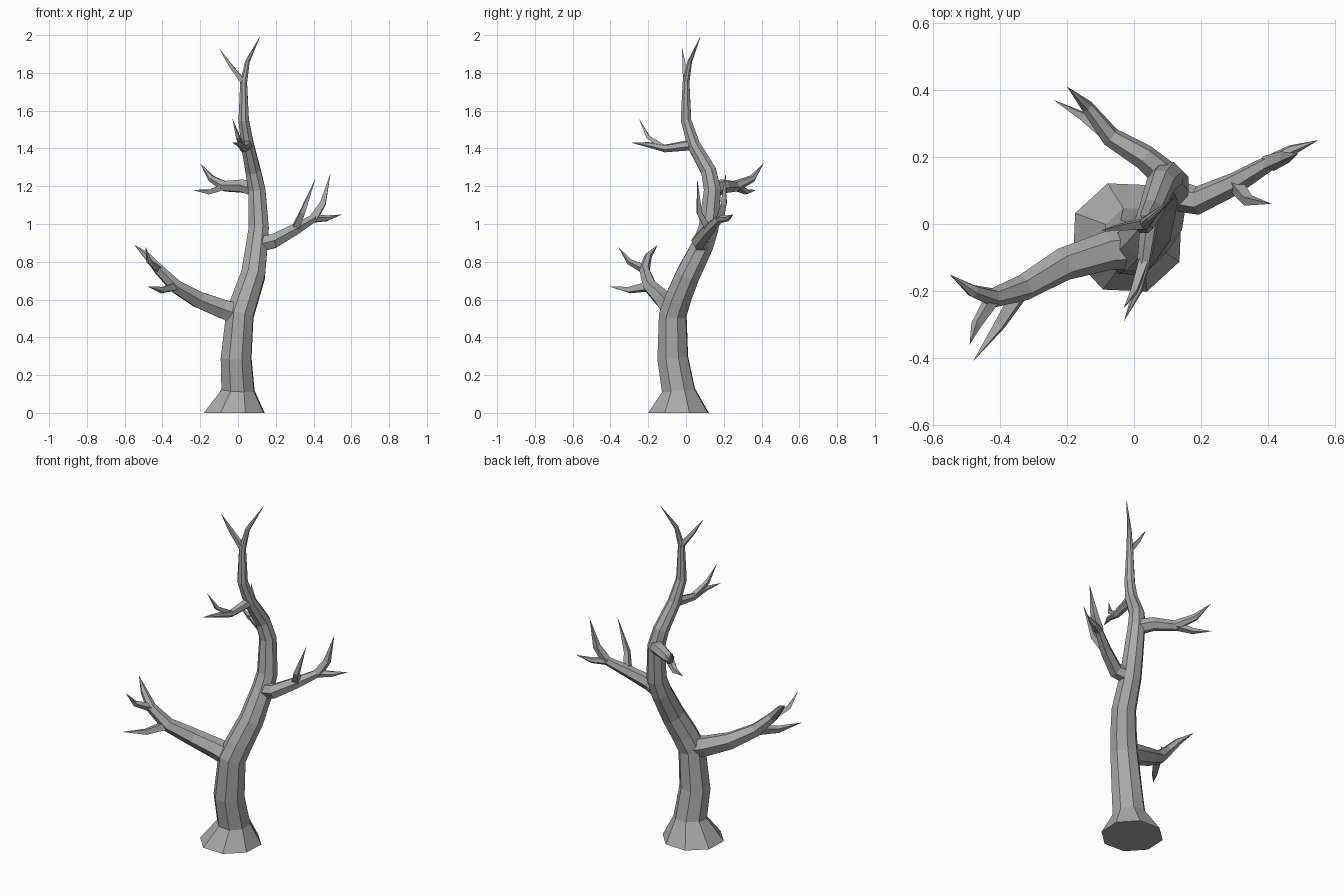
import bpy
import bmesh
import math
from mathutils import Vector

if "Cube" in bpy.data.objects:
    bpy.data.objects.remove(bpy.data.objects["Cube"], do_unlink=True)

# Single bark colour
bark = bpy.data.materials.new("grey bark")
bark.use_nodes = True
bark_colour = (.4, .4, .4, 1)
bark.diffuse_color = bark_colour
bark.node_tree.nodes["Principled BSDF"].inputs["Base Color"].default_value = bark_colour


def limb(name, path, radius, sides, taper=.6, flare=1, turn=0):
    """Faceted tube along a path, tapering by length to a sharp tip; returns its points."""
    points = [Vector(p) for p in path]
    lengths = [(b - a).length for a, b in zip(points, points[1:])]
    total = sum(lengths)
    bm = bmesh.new()
    rings = []
    # Start the side axis well away from the growing direction
    growth = points[1] - points[0]
    side_axis = Vector((1, 0, 0)) if abs(growth.z) > abs(growth.x) else Vector((0, 1, 0))
    for i, point in enumerate(points[:-1]):
        after = (points[i + 1] - point).normalized()
        before = (point - points[i - 1]).normalized() if i else after
        tangent = (before + after).normalized()
        if i == 0 and flare > 1:
            tangent = Vector((0, 0, 1))
        # Carry the side axis along so the tube does not twist
        side_axis = (side_axis - tangent * side_axis.dot(tangent)).normalized()
        other_axis = tangent.cross(side_axis)
        size = radius * (1 - sum(lengths[:i]) / total) ** taper
        if i == 0:
            size *= flare
        ring = []
        for k in range(sides):
            angle = math.tau * k / sides + turn
            offset = side_axis * math.cos(angle) + other_axis * math.sin(angle)
            ring.append(bm.verts.new(point + offset * size))
        rings.append(ring)
    tip = bm.verts.new(points[-1])
    for k in range(sides):
        n = (k + 1) % sides
        for low, high in zip(rings, rings[1:]):
            bm.faces.new((low[k], low[n], high[n], high[k]))
        bm.faces.new((rings[-1][k], rings[-1][n], tip))
    bm.faces.new(reversed(rings[0]))
    bmesh.ops.recalc_face_normals(bm, faces=bm.faces)
    mesh = bpy.data.meshes.new(name)
    bm.to_mesh(mesh)
    bm.free()
    mesh.materials.append(bark)
    bpy.context.collection.objects.link(bpy.data.objects.new(name, mesh))
    return points


def branch(name, radius, *path):
    return limb(name, path, radius, sides=6)


def twig(name, radius, *path):
    return limb(name, path, radius, sides=4, turn=math.pi / 4)


# Trunk with flared root, bending back and then upright to its tip
root, ankle, shin, low_fork, waist, bend, left_fork, chest, back_fork, neck, \
    front_fork, crown, top_fork, top_bend, top = limb("trunk", [
        (-.02, -.04, 0), (0, -.04, .12), (-.01, -.07, .29), (.01, -.07, .52),
        (.04, -.04, .61), (.08, .01, .73), (.1, .09, .89), (.11, .12, .98),
        (.1, .14, 1.18), (.08, .12, 1.28), (.05, .04, 1.42), (.03, 0, 1.55),
        (.03, 0, 1.75), (.05, .02, 1.86), (.12, .08, 2),
    ], radius=.098, sides=8, taper=.8, flare=1.75, turn=.35)
twig("top_twig", .02, top_fork, (-.04, -.01, 1.84), (-.1, -.02, 1.93))

# Low right branch and its three twigs
low_right = branch("low_right_branch", .063, low_fork, (-.08, -.08, .55),
                   (-.21, -.12, .6), (-.33, -.19, .67), (-.42, -.22, .76),
                   (-.48, -.2, .83), (-.55, -.15, .89))
twig("low_right_upper_twig", .024, low_right[4], (-.47, -.3, .8), (-.49, -.36, .88))
twig("low_right_lower_twig", .03, low_right[3], (-.4, -.3, .65), (-.48, -.41, .67))

# Left branch and its three twigs
left = branch("left_branch", .048, left_fork, (.19, .07, .91), (.3, .12, .97),
              (.4, .18, 1.03), (.47, .22, 1.03), (.55, .25, 1.05))
twig("left_front_twig", .025, left[2], (.34, .07, 1.06), (.41, .06, 1.24))
twig("left_upper_twig", .028, left[3], (.45, .2, 1.11), (.49, .21, 1.27))

# Back branch and its two twigs
back = branch("back_branch", .044, back_fork, (.03, .2, 1.2), (-.07, .26, 1.2),
              (-.14, .35, 1.24), (-.2, .41, 1.32))
twig("back_lower_twig", .025, back[2], (-.15, .32, 1.17), (-.24, .37, 1.18))

# Upper front branch and its two twigs
front = branch("upper_front_branch", .03, front_fork, (.03, -.11, 1.4),
               (.01, -.2, 1.42), (-.03, -.29, 1.43))
twig("upper_front_twig", .02, front[1], (0, -.2, 1.46), (-.03, -.25, 1.56))
